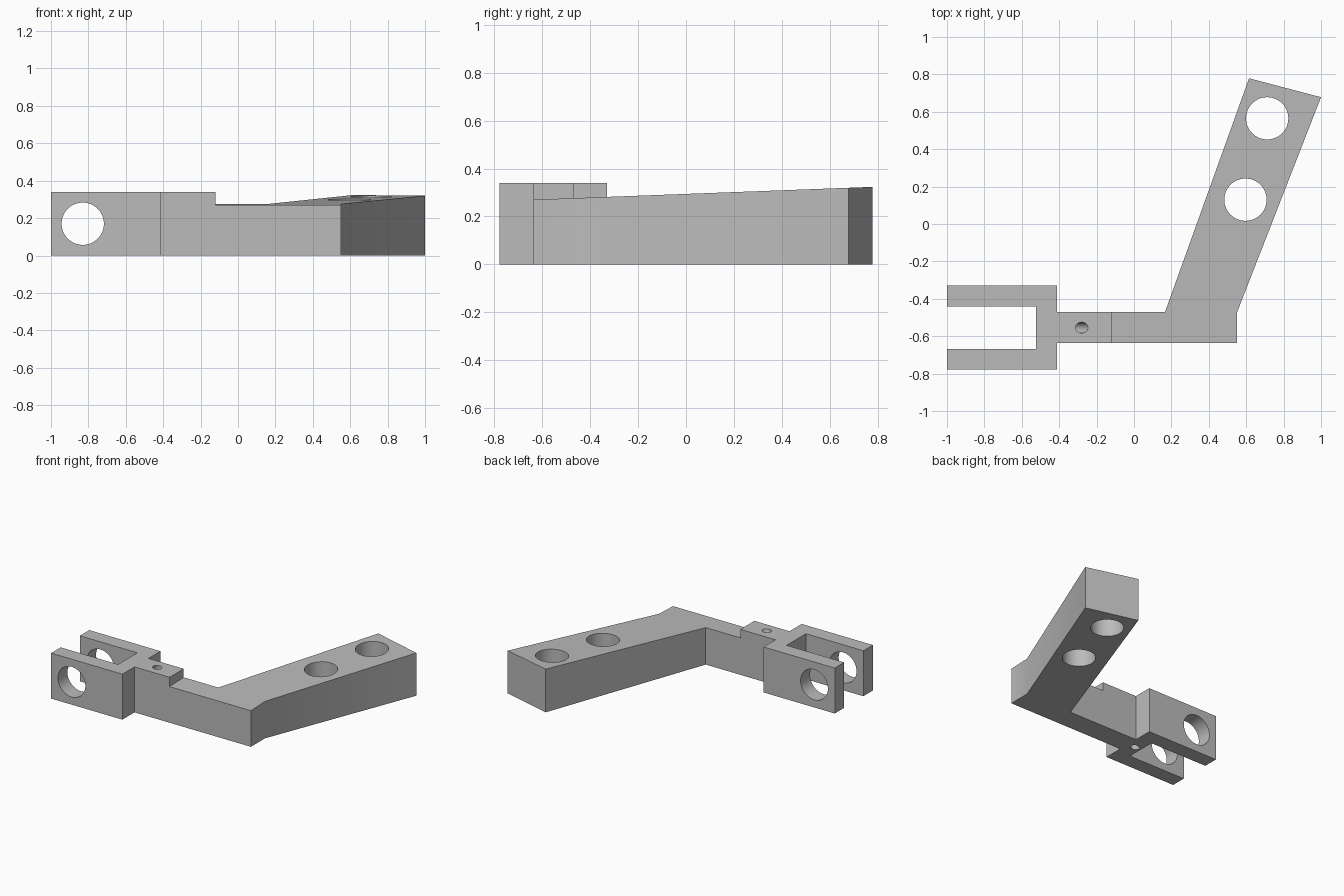
import bpy, bmesh, math
from mathutils import Matrix, Vector

default = bpy.data.objects.get("Cube")
if default:
    bpy.data.objects.remove(default, do_unlink=True)

HEIGHT = 0.34
MID_Y = -0.554      # centre line of the fork and neck

metal = bpy.data.materials.new("plain grey")
metal.use_nodes = True
grey = (0.5, 0.5, 0.5, 1)
metal.diffuse_color = grey
metal.node_tree.nodes["Principled BSDF"].inputs["Base Color"].default_value = grey


def make_object(name, bm):
    bmesh.ops.recalc_face_normals(bm, faces=bm.faces)
    mesh = bpy.data.meshes.new(name)
    bm.to_mesh(mesh)
    bm.free()
    mesh.materials.append(metal)
    obj = bpy.data.objects.new(name, mesh)
    bpy.context.collection.objects.link(obj)
    return obj


def prism(name, points, sweep):
    """Extrude a closed outline along a vector."""
    bm = bmesh.new()
    face = bm.faces.new([bm.verts.new(p) for p in points])
    new = bmesh.ops.extrude_face_region(bm, geom=[face])["geom"]
    bmesh.ops.translate(bm, vec=sweep, verts=[v for v in new if isinstance(v, bmesh.types.BMVert)])
    return make_object(name, bm)


def drill(name, centre, axis, radius, length):
    """Round cutter along an axis."""
    bm = bmesh.new()
    turn = Vector(axis).to_track_quat("Z", "Y").to_matrix().to_4x4()
    bmesh.ops.create_cone(bm, cap_ends=True, segments=64, radius1=radius, radius2=radius,
                          depth=length, matrix=Matrix.Translation(centre) @ turn)
    return make_object(name, bm)


# Bracket body: fork, neck and angled arm in one outline
outline = [
    (-1, -0.779), (-0.411, -0.779), (-0.411, -0.636), (0.552, -0.636), (0.552, -0.47),
    (1, 0.678), (0.615, 0.779), (0.166, -0.47), (-0.411, -0.47), (-0.411, -0.329),
    (-1, -0.329), (-1, -0.44), (-0.524, -0.44), (-0.524, -0.667), (-1, -0.667),
]
body = prism("angled_fork_bracket", [(x, y, 0) for x, y in outline], (0, 0, HEIGHT))

# Sloping top of the arm
slope = [(-0.12, -0.9, 0.26), (-0.12, 0.9, 0.328), (-0.12, 0.9, 0.6), (-0.12, -0.9, 0.6)]
cutters = [prism("arm_top_cutter", slope, (1.4, 0, 0))]

# Arm holes, fork pin hole and slanted neck hole
for x, y in ((0.712, 0.565), (0.596, 0.13)):
    cutters.append(drill("arm_hole_cutter", (x, y, 0.2), (0, 0, 1), 0.113, 1))
cutters.append(drill("fork_pin_cutter", (-0.83, MID_Y, HEIGHT / 2), (0, 1, 0), 0.113, 0.8))
tilt = math.radians(30)
cutters.append(drill("neck_hole_cutter", (-0.378, MID_Y, HEIGHT / 2),
                     (math.sin(tilt), 0, math.cos(tilt)), 0.029, 0.7))

bpy.ops.object.select_all(action="DESELECT")
body.select_set(True)
bpy.context.view_layer.objects.active = body
for cutter in cutters:
    cutter.hide_render = True
    cut = body.modifiers.new(cutter.name, "BOOLEAN")
    cut.operation = "DIFFERENCE"
    cut.solver = "EXACT"
    cut.object = cutter
    bpy.ops.object.modifier_apply(modifier=cut.name)
    bpy.data.objects.remove(cutter, do_unlink=True)

bpy.ops.object.shade_smooth_by_angle(angle=math.radians(25))
